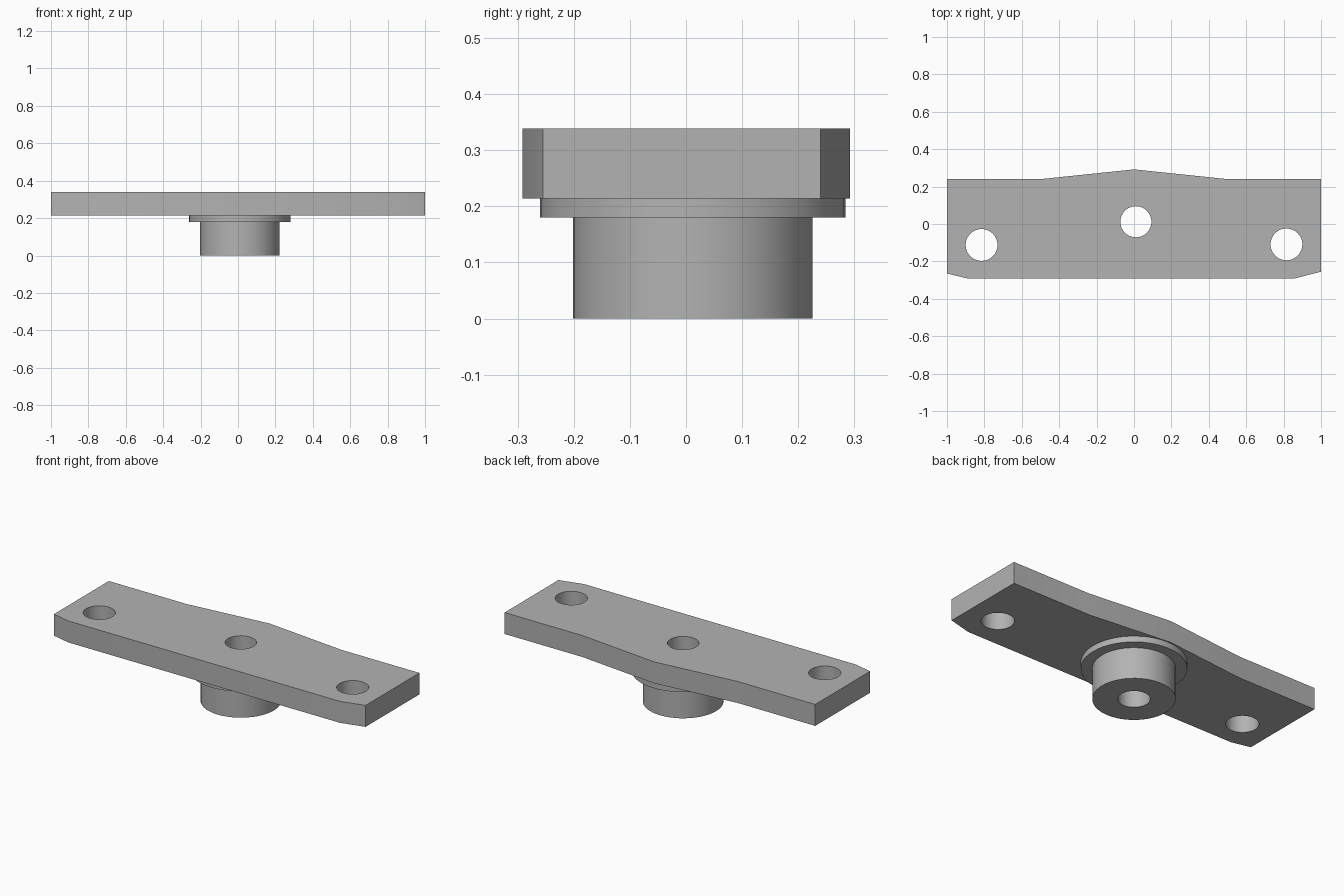
import bpy
import bmesh
import math

SEGMENTS = 48
PLATE_BOTTOM, PLATE_TOP = 0.214, 0.339
AXIS = (0.01, 0.012)
BORE = 0.083

cube = bpy.data.objects.get("Cube")
if cube:
    bpy.data.objects.remove(cube, do_unlink=True)

steel = bpy.data.materials.new("grey_steel")
steel.use_nodes = True
steel.diffuse_color = (0.45, 0.45, 0.45, 1)
steel.node_tree.nodes["Principled BSDF"].inputs["Base Color"].default_value = steel.diffuse_color


def circle(centre, radius):
    angles = [math.tau * i / SEGMENTS for i in range(SEGMENTS)]
    return [(centre[0] + radius * math.cos(a), centre[1] + radius * math.sin(a)) for a in angles]


def finish(bm, name):
    bmesh.ops.recalc_face_normals(bm, faces=bm.faces[:])
    mesh = bpy.data.meshes.new(name)
    bm.to_mesh(mesh)
    bm.free()
    mesh.materials.append(steel)
    obj = bpy.data.objects.new(name, mesh)
    bpy.context.collection.objects.link(obj)
    bpy.ops.object.select_all(action="DESELECT")
    obj.select_set(True)
    bpy.context.view_layer.objects.active = obj
    bpy.ops.object.shade_smooth_by_angle(angle=math.radians(30))
    return obj


# Mounting plate: outline with three holes, filled and extruded
outline = [(-1, 0.24), (-1, -0.265), (-0.89, -0.291), (0.86, -0.291), (1, -0.255),
           (1, 0.24), (0.5, 0.24), (0, 0.292), (-0.5, 0.24)]
loops = [outline, circle(AXIS, BORE),
         circle((-0.815, -0.112), 0.085), circle((0.815, -0.109), 0.085)]
bm = bmesh.new()
for loop in loops:
    verts = [bm.verts.new((x, y, PLATE_BOTTOM)) for x, y in loop]
    for a, b in zip(verts, verts[1:] + verts[:1]):
        bm.edges.new((a, b))
bmesh.ops.triangle_fill(bm, edges=bm.edges[:], use_beauty=True)
top = bmesh.ops.extrude_face_region(bm, geom=bm.faces[:], use_keep_orig=True)
top_verts = [g for g in top["geom"] if isinstance(g, bmesh.types.BMVert)]
bmesh.ops.translate(bm, verts=top_verts, vec=(0, 0, PLATE_TOP - PLATE_BOTTOM))
finish(bm, "mounting_plate")

# Bored boss with flange: rings stacked along a stepped profile
profile = [(BORE, PLATE_BOTTOM), (BORE, 0), (0.213, 0), (0.213, 0.18),
           (0.272, 0.18), (0.272, PLATE_BOTTOM)]
bm = bmesh.new()
rings = [[bm.verts.new((x, y, z)) for x, y in circle(AXIS, r)] for r, z in profile]
for low, high in zip(rings, rings[1:] + rings[:1]):
    for i in range(SEGMENTS):
        j = (i + 1) % SEGMENTS
        bm.faces.new((low[i], low[j], high[j], high[i]))
finish(bm, "flanged_boss")
